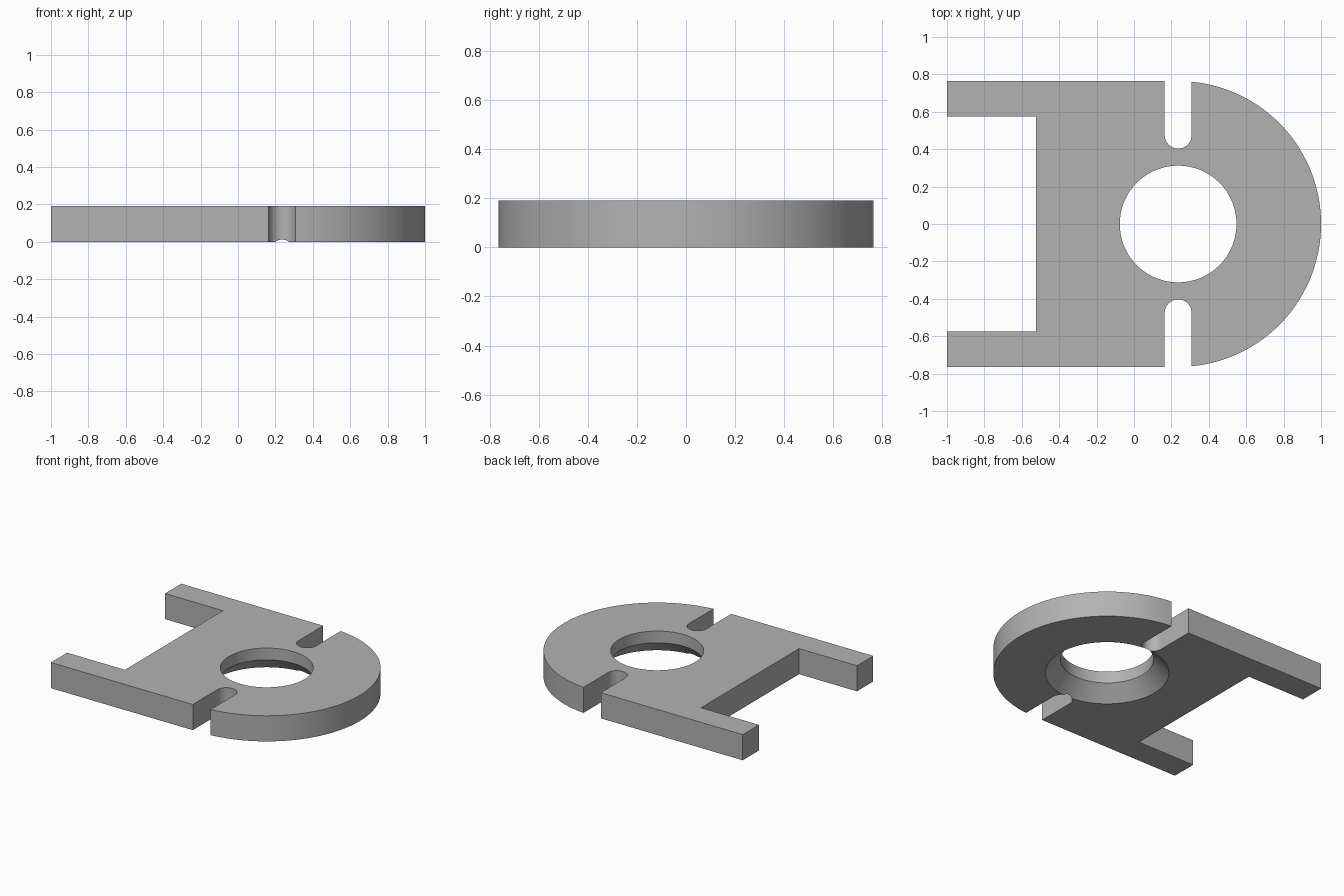
import bpy, bmesh
from math import sin, cos, pi, radians, asin

if "Cube" in bpy.data.objects:
    bpy.data.objects.remove(bpy.data.objects["Cube"])

THICK = 0.19
CX = 0.236            # centre of the round end and the bore
OUTER = 0.764
ARM_Y = 0.574
SLOT_R, SLOT_Y = 0.072, 0.475
BORE, SINK = 0.312, 0.415

grey = bpy.data.materials.new("plain grey")
grey.use_nodes = True
colour = (0.45, 0.45, 0.45, 1)
grey.diffuse_color = colour
grey.node_tree.nodes["Principled BSDF"].inputs["Base Color"].default_value = colour


def arc(cx, cy, r, start, end, steps):
    angles = [start + (end - start) * i / steps for i in range(steps + 1)]
    return [(cx + r * cos(a), cy + r * sin(a)) for a in angles]


def make_object(name, bm):
    bmesh.ops.recalc_face_normals(bm, faces=bm.faces)
    mesh = bpy.data.meshes.new(name)
    bm.to_mesh(mesh)
    bm.free()
    mesh.materials.append(grey)
    obj = bpy.data.objects.new(name, mesh)
    bpy.context.collection.objects.link(obj)
    return obj


def loft(name, rings):
    """Solid through a stack of (outline, z) rings."""
    bm = bmesh.new()
    loops = [[bm.verts.new((x, y, z)) for x, y in pts] for pts, z in rings]
    bm.faces.new(loops[0])
    bm.faces.new(loops[-1])
    for low, high in zip(loops, loops[1:]):
        for i in range(len(low)):
            j = (i + 1) % len(low)
            bm.faces.new((low[i], low[j], high[j], high[i]))
    return make_object(name, bm)


# Plate outline: slots, rounded end and two rear arms, mirrored across y
slot_right = CX + SLOT_R
edge = asin(SLOT_R / OUTER)
rim = arc(CX, 0, OUTER, -pi / 2 + edge, pi / 2 - edge, 96)
lower_slot = arc(CX, -SLOT_Y, SLOT_R, pi, 0, 24)
upper_slot = [(x, -y) for x, y in reversed(lower_slot)]
lower = [(-0.525, -ARM_Y), (-1, -ARM_Y), (-1, -OUTER), (CX - SLOT_R, -OUTER)]
upper = [(x, -y) for x, y in reversed(lower)]
outline = lower + lower_slot + rim + upper_slot + upper
plate = loft("slotted_plate", [(outline, 0), (outline, THICK)])


# Bore with a conical countersink underneath
def circle(r):
    return arc(CX, 0, r, 0, 2 * pi, 128)[:-1]


margin = 0.02
cutter = loft("bore_cutter", [
    (circle(SINK + margin), -margin),
    (circle(BORE), SINK - BORE),
    (circle(BORE), THICK + margin)])
cutter.hide_render = True

cut = plate.modifiers.new("bore", 'BOOLEAN')
cut.operation = 'DIFFERENCE'
cut.solver = 'EXACT'
cut.object = cutter

bpy.ops.object.select_all(action='DESELECT')
plate.select_set(True)
bpy.context.view_layer.objects.active = plate
bpy.ops.object.modifier_apply(modifier=cut.name)
bpy.data.objects.remove(cutter)
bpy.ops.object.shade_smooth_by_angle(angle=radians(30))
